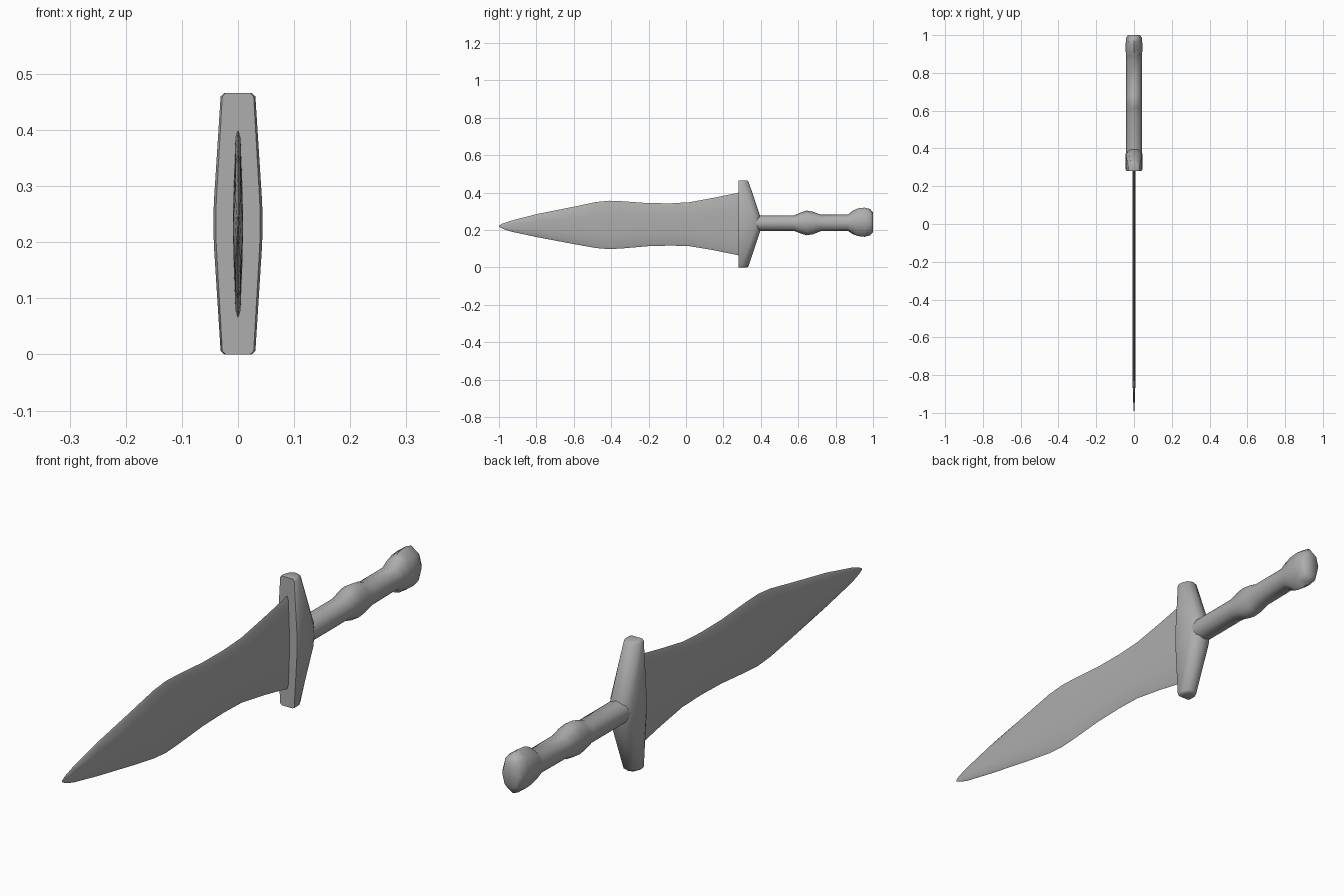
import bpy
import bmesh
from math import sin, cos, tau, radians

cube = bpy.data.objects.get("Cube")
if cube:
    bpy.data.objects.remove(cube, do_unlink=True)

grey = bpy.data.materials.new("plain_grey")
grey.use_nodes = True
colour = (0.42, 0.42, 0.42, 1)
grey.diffuse_color = colour
grey.node_tree.nodes["Principled BSDF"].inputs["Base Color"].default_value = colour


def loft(name, rings, angle):
    """Skin a list of equal-length point rings, capping both ends."""
    bm = bmesh.new()
    loops = [[bm.verts.new(p) for p in ring] for ring in rings]
    n = len(loops[0])
    for a, b in zip(loops, loops[1:]):
        for i in range(n):
            j = (i + 1) % n
            bm.faces.new((a[i], a[j], b[j], b[i]))
    bm.faces.new(loops[0][::-1])
    bm.faces.new(loops[-1])
    bmesh.ops.recalc_face_normals(bm, faces=bm.faces)
    mesh = bpy.data.meshes.new(name)
    bm.to_mesh(mesh)
    bm.free()
    mesh.materials.append(grey)
    obj = bpy.data.objects.new(name, mesh)
    bpy.context.collection.objects.link(obj)
    bpy.ops.object.select_all(action="DESELECT")
    obj.select_set(True)
    bpy.context.view_layer.objects.active = obj
    bpy.ops.object.shade_smooth_by_angle(angle=radians(angle))
    return obj


# Blade: waisted leaf outline as (y, lower z, upper z), thin lens section
outline = [
    (-1.0, .218, .224), (-.985, .209, .233), (-.94, .193, .249),
    (-.8, .163, .285), (-.6, .125, .325), (-.48, .104, .350),
    (-.41, .098, .357), (-.34, .102, .354), (-.2, .114, .344),
    (-.08, .117, .343), (.02, .114, .349), (.15, .092, .373), (.3, .061, .404),
]
side = [(1, 0), (.91, .0045), (.4, .008), (0, .009), (-.4, .008), (-.91, .0045)]
section = side + [(-h, -x) for h, x in side]
blade = []
for y, low, high in outline:
    mid, half = (low + high) / 2, (high - low) / 2
    thick = min(1, half / .06)
    blade.append([(x * thick, y, mid + h * half) for h, x in section])
loft("blade", blade, 60)

# Guard: bevelled bar, deepest and widest where the grip joins, as (z, half width, back y)
levels = [
    (0, .024, .325), (.006, .031, .334), (.195, .043, .397),
    (.235, .044, .402), (.272, .043, .397), (.460, .031, .334), (.466, .024, .325),
]
guard = []
for z, w, back in levels:
    half = [(w * .9, .28), (w, .29), (w, back - .03), (w * .62, back - .006)]
    ring = half + [(0, back)] + [(-x, y) for x, y in reversed(half)]
    guard.append([(x, y, z) for x, y in ring])
loft("guard", guard, 50)

# Grip with a central swelling and pommel: (y, half width, half height, centre z)
profile = [
    (.37, .043, .042, .237), (.58, .043, .042, .237), (.612, .043, .056, .238),
    (.645, .043, .066, .238), (.68, .043, .060, .238), (.72, .043, .044, .238),
    (.865, .043, .043, .239), (.89, .043, .062, .241), (.92, .044, .074, .242),
    (.955, .044, .078, .242), (.985, .042, .070, .242), (1.0, .032, .052, .242),
]
sides = 8
grip = [[(w * sin(tau * i / sides), y, c + h * cos(tau * i / sides))
         for i in range(sides)] for y, w, h, c in profile]
loft("grip_and_pommel", grip, 60)
